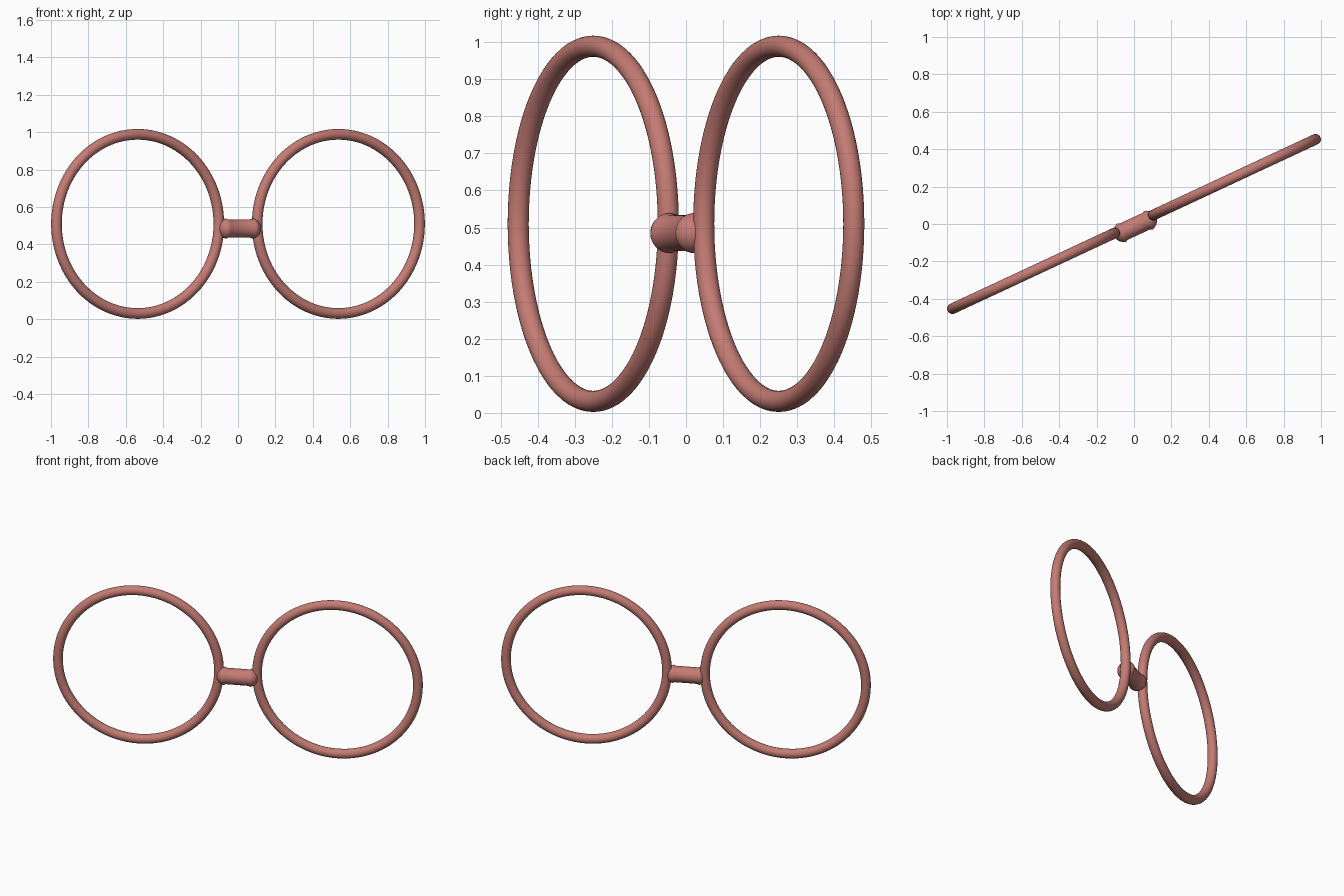
import bpy
import bmesh
from math import cos, sin, pi, radians
from mathutils import Matrix, Vector

cube = bpy.data.objects.get("Cube")
if cube:
    bpy.data.objects.remove(cube, do_unlink=True)

ANGLE = radians(25)
TURN = Matrix.Rotation(ANGLE, 4, 'Z')
RIM_RADIUS, WIRE_RADIUS, SPACING = 0.479, 0.0285, 0.592
BRIDGE_RADIUS, BRIDGE_HALF = 0.055, 0.068

rose = bpy.data.materials.new("dusty_rose")
rose.use_nodes = True
colour = (0.56, 0.20, 0.175, 1)
rose.diffuse_color = colour
rose.node_tree.nodes["Principled BSDF"].inputs["Base Color"].default_value = colour


def finish(obj, name):
    obj.name = name
    obj.data.materials.append(rose)
    for poly in obj.data.polygons:
        poly.use_smooth = True


# Round rims, upright and turned with the frame
for name, side in (("left_rim", 1), ("right_rim", -1)):
    bpy.ops.mesh.primitive_torus_add(major_radius=RIM_RADIUS, minor_radius=WIRE_RADIUS,
                                     major_segments=96, minor_segments=24)
    rim = bpy.context.object
    rim.matrix_world = (TURN @ Matrix.Translation((side * SPACING, 0, 0.51))
                        @ Matrix.Rotation(pi / 2, 4, 'X'))
    finish(rim, name)

# Bridge: a capsule sitting slightly forward between the rims
bm = bmesh.new()
bmesh.ops.create_uvsphere(bm, u_segments=32, v_segments=16, radius=BRIDGE_RADIUS)
# Split the sphere at its equator and draw the halves apart
for v in bm.verts:
    if v.co.z > 0.001:
        v.co.z += BRIDGE_HALF
    elif v.co.z < -0.001:
        v.co.z -= BRIDGE_HALF
equator = [e for e in bm.edges if all(abs(v.co.z) < 0.001 for v in e.verts)]
bmesh.ops.bevel(bm, geom=equator, offset=BRIDGE_HALF, segments=1, affect='EDGES')
mesh = bpy.data.meshes.new("bridge")
bm.to_mesh(mesh)
bm.free()
bridge = bpy.data.objects.new("bridge", mesh)
bpy.context.collection.objects.link(bridge)
bridge.matrix_world = (TURN @ Matrix.Translation((0, -0.014, 0.485))
                       @ Matrix.Rotation(pi / 2, 4, 'Y'))
finish(bridge, "bridge")
